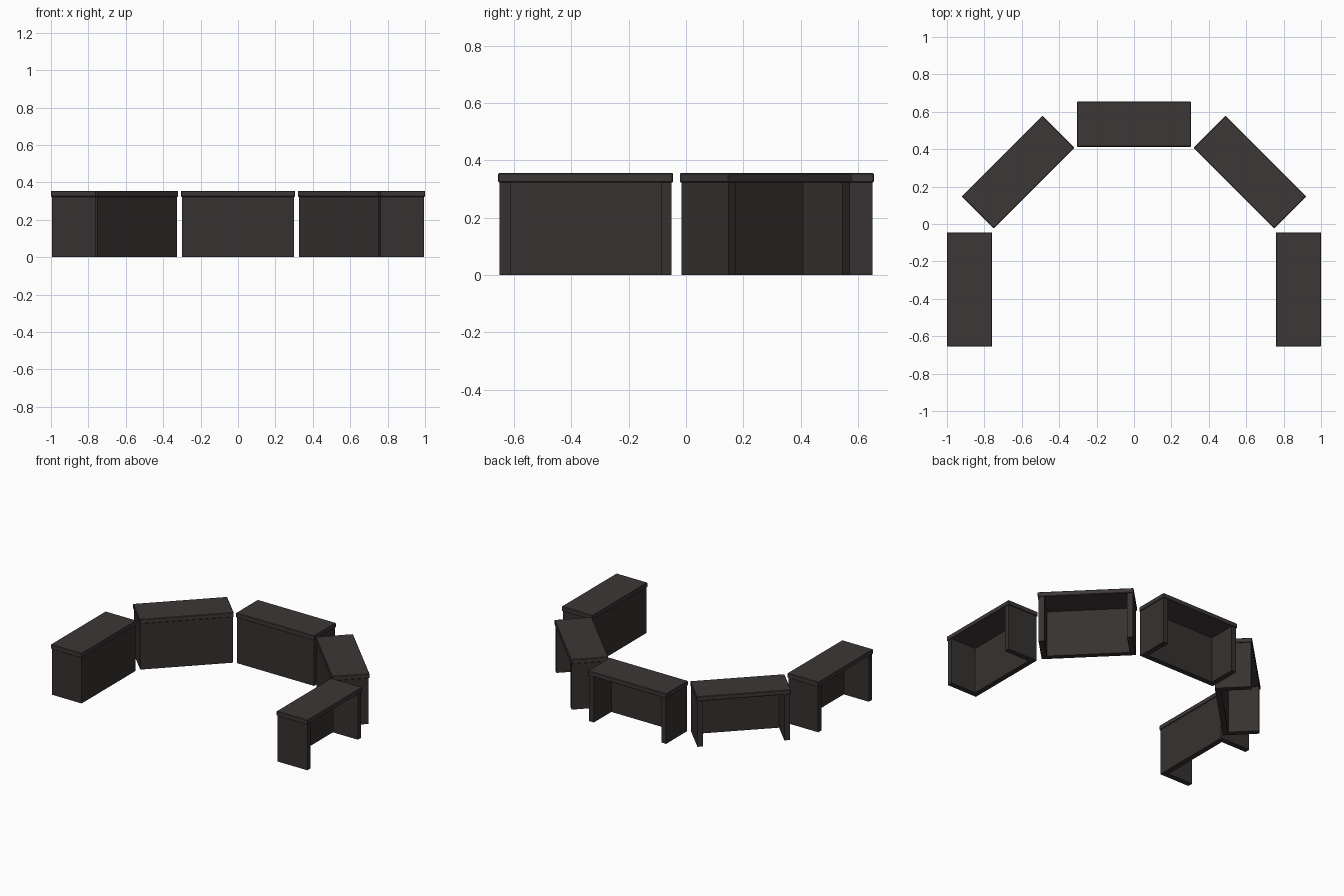
import bpy, math
from mathutils import Matrix, Vector

if "Cube" in bpy.data.objects:
    bpy.data.objects.remove(bpy.data.objects["Cube"])

L, D, H = 0.61, 0.242, 0.355     # desk length, depth, height
TOP = 0.032                      # worktop thickness
T = 0.037                        # panel thickness
INSET = 0.005                    # panels sit slightly inside the worktop


def material(name, rgb):
    m = bpy.data.materials.new(name)
    m.diffuse_color = (*rgb, 1.0)
    m.use_nodes = True
    m.node_tree.nodes["Principled BSDF"].inputs["Base Color"].default_value = m.diffuse_color
    return m


top_mat = material("dark brown top", (0.048, 0.038, 0.038))
panel_mat = material("dark brown panel", (0.036, 0.031, 0.029))


def prism(name, outline, z0, z1, mat, frame, bevel=0.0):
    """Extrude a counter-clockwise outline from z0 to z1."""
    n = len(outline)
    verts = [(x, y, z0) for x, y in outline] + [(x, y, z1) for x, y in outline]
    faces = [tuple(reversed(range(n))), tuple(range(n, 2 * n))]
    faces += [(i, (i + 1) % n, n + (i + 1) % n, n + i) for i in range(n)]
    me = bpy.data.meshes.new(name)
    me.from_pydata(verts, [], faces)
    me.materials.append(mat)
    ob = bpy.data.objects.new(name, me)
    ob.matrix_world = frame
    bpy.context.collection.objects.link(ob)
    if bevel:
        b = ob.modifiers.new("soft edge", 'BEVEL')
        b.width, b.segments = bevel, 1
    return ob


def desk(label, x, y, degrees):
    """Desk with its open knee space on local +y."""
    frame = Matrix.Translation(Vector((x, y, 0))) @ Matrix.Rotation(math.radians(degrees), 4, 'Z')
    a, b = L / 2, D / 2
    # worktop
    prism(label + "_worktop", [(-a, -b), (a, -b), (a, b), (-a, b)],
          H - TOP, H, top_mat, frame, 0.003)
    # U-shaped base: two end panels joined by a modesty panel
    a, b = a - INSET, b - INSET
    i = a - T
    prism(label + "_base",
          [(-a, -b), (a, -b), (a, b), (i, b), (i, -b + T), (-i, -b + T), (-i, b), (-a, b)],
          0, H - TOP, panel_mat, frame)


# five desks around the horseshoe
desk("middle_desk", 0, 0.534, 0)
for side, s in (("right", 1), ("left", -1)):
    desk(side + "_corner_desk", s * 0.62, 0.278, -45 * s)
    desk(side + "_end_desk", s * 0.879, -0.35, -90 * s)
